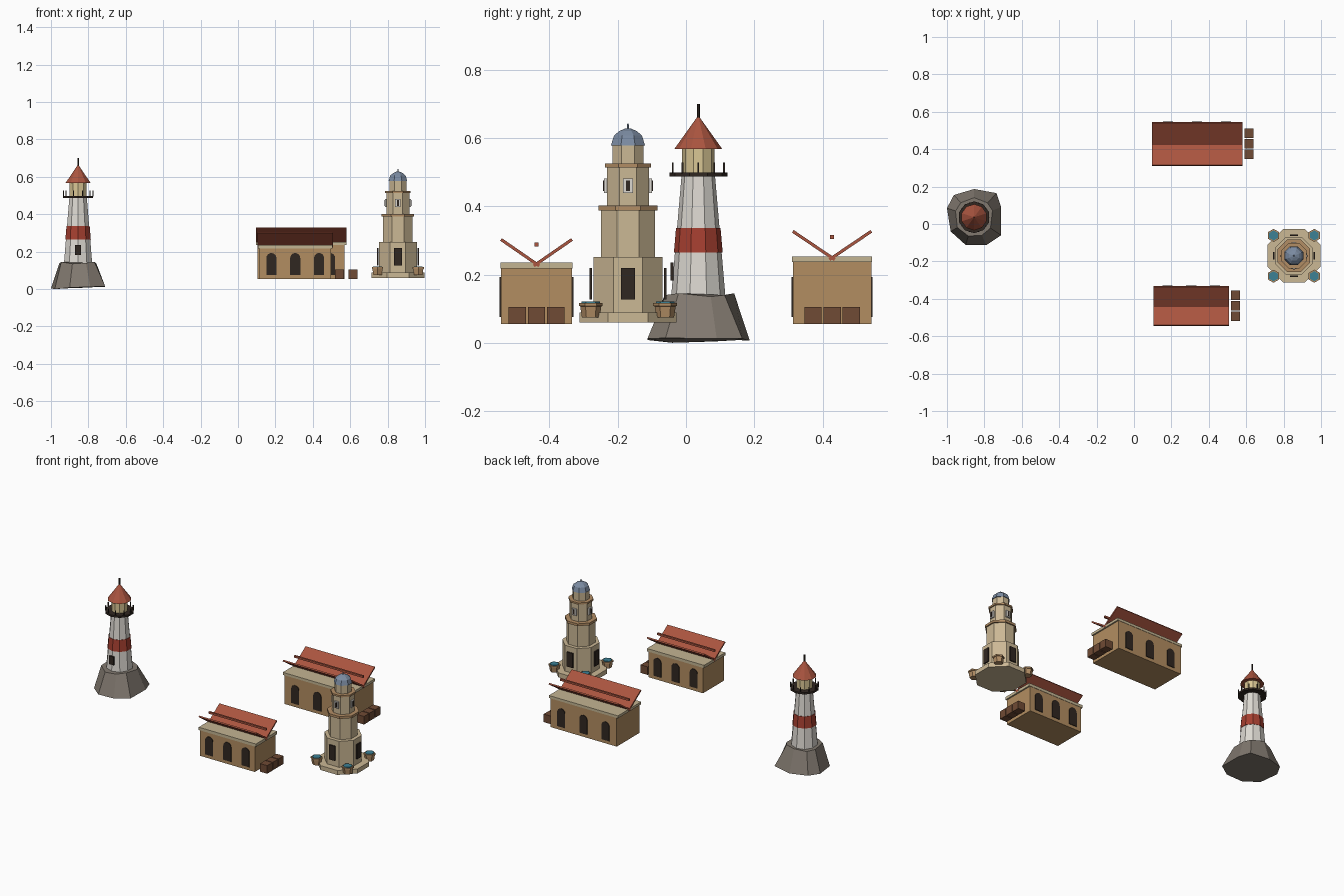
import bpy, bmesh
from math import pi, cos, sin, atan2, hypot
from mathutils import Matrix

if "Cube" in bpy.data.objects:
    bpy.data.objects.remove(bpy.data.objects["Cube"])


def mat(name, r, g, b):
    m = bpy.data.materials.new(name)
    m.diffuse_color = (r, g, b, 1)
    m.use_nodes = True
    m.node_tree.nodes["Principled BSDF"].inputs["Base Color"].default_value = m.diffuse_color
    return m


ROOF = mat("roof_red", .40, .09, .05)
BAND = mat("band_red", .38, .05, .03)
WHITE = mat("whitewash", .72, .69, .64)
ROCK = mat("rock", .22, .19, .16)
DARK = mat("dark", .03, .02, .015)
GLASS = mat("lantern", .70, .57, .30)
CREAM = mat("cream_stone", .60, .48, .30)
TRIM = mat("tan_trim", .45, .27, .13)
WALL = mat("shed_wall", .45, .27, .12)
EAVE = mat("shed_eave", .55, .46, .29)
WOOD = mat("crate_wood", .16, .07, .035)
DOME = mat("blue_dome", .20, .26, .36)
TEAL = mat("teal", .045, .22, .30)


def finish(name, bm, material):
    bmesh.ops.recalc_face_normals(bm, faces=bm.faces)
    me = bpy.data.meshes.new(name)
    bm.to_mesh(me)
    bm.free()
    me.materials.append(material)
    ob = bpy.data.objects.new(name, me)
    bpy.context.collection.objects.link(ob)
    return ob


def loft(name, rings, material):
    """Skin a stack of equal-length point rings and cap both ends."""
    bm = bmesh.new()
    vs = [[bm.verts.new(p) for p in ring] for ring in rings]
    n = len(vs[0])
    for a, b in zip(vs, vs[1:]):
        for i in range(n):
            j = (i + 1) % n
            bm.faces.new((a[i], a[j], b[j], b[i]))
    bm.faces.new(vs[0][::-1])
    bm.faces.new(vs[-1])
    return finish(name, bm, material)


def turned(name, centre, profile, n, material, start=pi / 2):
    """Faceted solid of revolution from (radius, z) pairs."""
    cx, cy = centre
    return loft(name, [[(cx + r * cos(start + 2 * pi * i / n),
                         cy + r * sin(start + 2 * pi * i / n), z)
                        for i in range(n)] for r, z in profile], material)


def octagon(name, centre, profile, material):
    """Octagonal solid with flats facing the axes; radii are apothems."""
    return turned(name, centre, [(a / cos(pi / 8), z) for a, z in profile],
                  8, material, pi / 8)


def box(name, loc, size, material, rot=None):
    bm = bmesh.new()
    m = Matrix.Translation(loc) @ (rot or Matrix()) @ Matrix.Diagonal((*size, 1))
    bmesh.ops.create_cube(bm, size=1, matrix=m)
    return finish(name, bm, material)


def arched_panel(name, x, y, z0, z1, w, depth, material):
    """Round-topped window panel facing along y."""
    r = w / 2
    pts = [(x - r, z0), (x + r, z0)]
    pts += [(x + r * cos(pi * i / 8), z1 - r + r * sin(pi * i / 8)) for i in range(9)]
    return loft(name, [[(px, y + d, pz) for px, pz in pts]
                       for d in (-depth / 2, depth / 2)], material)


# ---- Red and white lighthouse on a rock ----
C = (-.855, .036)
outline = [(-.71, .09, .012), (-.735, .165, .012), (-.855, .187, .006),
           (-.963, .155, .008), (-1.0, .085, .004), (-.98, -.04, .0),
           (-.90, -.112, .008), (-.79, -.113, .012), (-.71, -.06, .014)]
top_ring = []
for i, (x, y, z) in enumerate(outline):
    a = atan2(y - C[1], x - C[0])
    top_ring.append((C[0] + .105 * cos(a), C[1] + .105 * sin(a), .14 + .005 * (i % 3 - 1)))
loft("rock_base", [outline, top_ring], ROCK)

N = 10


def tower_r(z):
    return .080 - .031 * (z - .13) / .36


turned("striped_tower", C, [(tower_r(.13), .13), (tower_r(.49), .49)], N, WHITE)
turned("red_band", C, [(tower_r(z) + .003, z) for z in (.265, .337)], N, BAND)
turned("gallery", C, [(.085, .487), (.085, .499)], N, DARK)
for i in range(N):
    a = 2 * pi * i / N
    box("railing_post", (C[0] + .079 * cos(a), C[1] + .079 * sin(a), .512),
        (.005, .005, .032), DARK)
turned("lantern_room", C, [(.047, .499), (.047, .57)], N, GLASS)
turned("cone_roof", C, [(.07, .568), (.003, .662)], N, ROOF)
turned("roof_spike", C, [(.0045, .65), (.0045, .70)], 6, DARK)
box("tower_door", (C[0], C[1] - .077, .209), (.032, .01, .052), DARK)

# ---- Cream stepped lighthouse ----
T = (.855, -.17)
octagon("plinth", T, [(.142, .06), (.142, .088)], CREAM)
octagon("lower_stage", T, [(.101, .088), (.101, .252)], CREAM)
octagon("middle_stage", T, [(.079, .252), (.079, .388)], CREAM)
octagon("lower_cornice", T, [(.087, .387), (.087, .402)], TRIM)
octagon("upper_stage", T, [(.061, .402), (.061, .515)], CREAM)
octagon("upper_cornice", T, [(.068, .514), (.068, .525)], TRIM)
octagon("stone_lantern", T, [(.0455, .525), (.0455, .58)], CREAM)
octagon("dome", T, [(.050, .578), (.041, .607), (.026, .62), (.008, .628)], DOME)
octagon("finial", T, [(.004, .625), (.002, .642)], DOME)
for k in range(4):
    rot = Matrix.Rotation(k * pi / 2, 4, 'Z')

    def at(dist, z):
        return (T[0] + dist * cos(k * pi / 2), T[1] + dist * sin(k * pi / 2), z)
    box("stage_door", at(.109, .173), (.008, .042, .092), DARK, rot)
    box("window_frame", at(.065, .46), (.010, .030, .042), WHITE, rot)
    box("window_slit", at(.070, .46), (.006, .011, .030), DARK, rot)
for sx in (-1, 1):
    for sy in (-1, 1):
        P = (T[0] + .109 * sx, T[1] + .109 * sy)
        turned("corner_basin", P, [(.026, .074), (.031, .107), (.035, .108), (.035, .117)],
               6, TRIM)
        turned("basin_water", P, [(.027, .11), (.027, .121)], 6, TEAL)


# ---- Two warehouses with butterfly roofs and crates ----
def warehouse(x0, x1, yc, half, wall_top, eave_top, rise, ridge_z, crate_x):
    xc, length = (x0 + x1) / 2, x1 - x0
    base = .055
    box("shed_walls", (xc, yc, (base + wall_top) / 2),
        (length - .02, 2 * half - .004, wall_top - base), WALL)
    box("shed_eave", (xc, yc, (wall_top + eave_top) / 2),
        (length - .002, 2 * half, eave_top - wall_top), EAVE)
    # roof slabs sloping down towards the middle
    low = eave_top - .004
    for s in (-1, 1):
        inner, outer = -.008, half - .002
        slope = rise / half
        box("roof_slab",
            (xc, yc + s * (inner + outer) / 2, low + slope * (inner + outer) / 2),
            (length, hypot(outer - inner, slope * (outer - inner)), .009), ROOF,
            Matrix.Rotation(s * atan2(rise, half), 4, 'X'))
        for k in (-1, 0, 1):
            arched_panel("shed_window", xc + k * (length - .02) / 3, yc + s * (half - .001),
                         .076, .193, .054, .006, DARK)
    box("ridge_beam", (xc, yc, ridge_z), (length, .012, .012), ROOF)
    for k in (-1, 0, 1):
        box("crate", (crate_x, yc + k * .056, base + .025), (.05, .051, .051), WOOD)


warehouse(.095, .58, .428, .117, .237, .253, .079, .31, .615)
warehouse(.105, .507, -.438, .106, .217, .235, .073, .288, .543)
